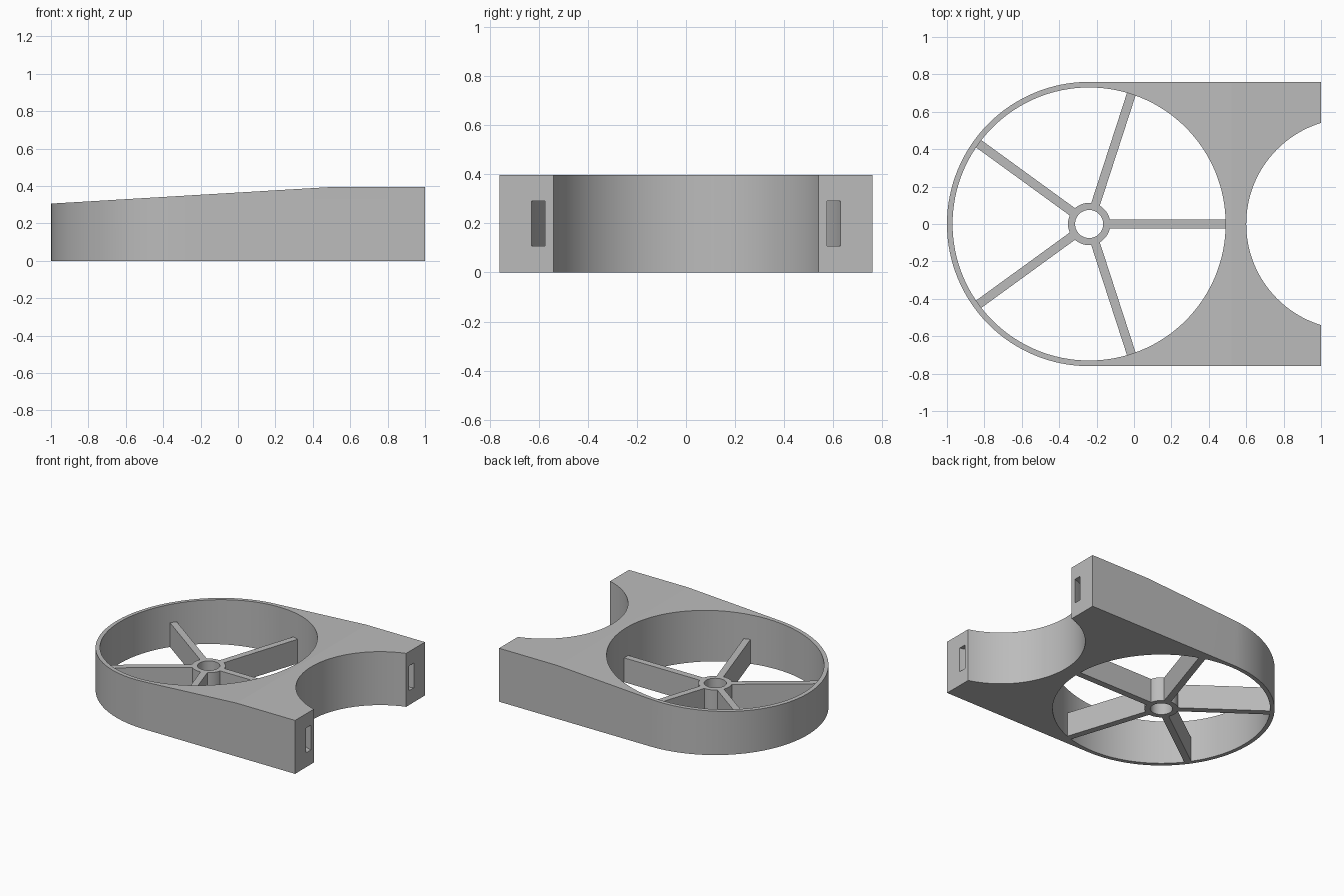
import bpy, bmesh
from math import sin, cos, pi, tau, radians
from mathutils import Matrix

cube = bpy.data.objects.get("Cube")
if cube:
    bpy.data.objects.remove(cube, do_unlink=True)

HUB_X = -0.24                 # centre of the large round opening
OUTER_R, HOLE_R = 0.76, 0.73
CLAMP_X, CLAMP_R = 1.165, 0.565   # centre of the curved cradle
LOW, HIGH, BREAK_X = 0.306, 0.396, 0.52
SPOKE_TOP, SEGS = 0.18, 128

grey = bpy.data.materials.new("plain grey")
grey.use_nodes = True
grey.diffuse_color = (0.5, 0.5, 0.5, 1)
grey.node_tree.nodes["Principled BSDF"].inputs["Base Color"].default_value = (0.5, 0.5, 0.5, 1)


def finish(name, bm):
    bmesh.ops.recalc_face_normals(bm, faces=bm.faces)
    mesh = bpy.data.meshes.new(name)
    bm.to_mesh(mesh)
    bm.free()
    mesh.materials.append(grey)
    ob = bpy.data.objects.new(name, mesh)
    bpy.context.collection.objects.link(ob)
    return ob


def prism(name, points, direction):
    """Extrude a closed outline along a direction."""
    bm = bmesh.new()
    face = bm.faces.new([bm.verts.new(p) for p in points])
    ext = bmesh.ops.extrude_face_region(bm, geom=[face])
    moved = [v for v in ext["geom"] if isinstance(v, bmesh.types.BMVert)]
    bmesh.ops.translate(bm, verts=moved, vec=direction)
    return finish(name, bm)


def circle(x, r, z):
    return [(x + r * cos(tau * i / SEGS), r * sin(tau * i / SEGS), z) for i in range(SEGS)]


def ring(name, x, r_in, r_out, z0, z1):
    """Rectangular section turned around a vertical axis."""
    bm = bmesh.new()
    loops = [[bm.verts.new(p) for p in circle(x, r, z)]
             for r, z in ((r_in, z0), (r_out, z0), (r_out, z1), (r_in, z1))]
    for k in range(4):
        a, b = loops[k], loops[(k + 1) % 4]
        for i in range(SEGS):
            j = (i + 1) % SEGS
            bm.faces.new((a[i], a[j], b[j], b[i]))
    return finish(name, bm)


def cut(target, cutter):
    mod = target.modifiers.new("cut", 'BOOLEAN')
    mod.operation, mod.solver, mod.object = 'DIFFERENCE', 'EXACT', cutter
    bpy.context.view_layer.objects.active = target
    bpy.ops.object.modifier_apply(modifier=mod.name)
    bpy.data.objects.remove(cutter, do_unlink=True)


def smooth(ob):
    bpy.ops.object.select_all(action='DESELECT')
    ob.select_set(True)
    bpy.context.view_layer.objects.active = ob
    bpy.ops.object.shade_smooth_by_angle(angle=radians(3.1))


# Housing: half round at one end, square at the other
half = SEGS // 2
outline = [(1, -OUTER_R, 0), (1, OUTER_R, 0)]
for i in range(half + 1):
    a = pi / 2 + pi * i / half
    outline.append((HUB_X + OUTER_R * cos(a), OUTER_R * sin(a), 0))
body = prism("housing", outline, (0, 0, HIGH))

# Round opening, cradle and the curved strap channel behind the cradle
cut(body, prism("opening_cutter", circle(HUB_X, HOLE_R, -0.1), (0, 0, 1)))
cut(body, prism("cradle_cutter", circle(CLAMP_X, CLAMP_R, -0.1), (0, 0, 1)))
cut(body, ring("strap_cutter", CLAMP_X, 0.598, 0.651, 0.107, 0.29))

# Sloped top towards the rounded end
slope = (HIGH - LOW) / (BREAK_X + 1)
wedge = [(BREAK_X, -1, HIGH), (-1.2, -1, LOW - 0.2 * slope),
         (-1.2, -1, 0.6), (BREAK_X, -1, 0.6)]
cut(body, prism("slope_cutter", wedge, (0, 2, 0)))
smooth(body)

# Hub ring
smooth(ring("hub", HUB_X, 0.075, 0.113, 0, SPOKE_TOP))

# Five spokes
for n in range(5):
    bm = bmesh.new()
    r0, r1 = 0.1, 0.738
    bmesh.ops.create_cube(bm, size=1)
    bmesh.ops.scale(bm, verts=bm.verts, vec=(r1 - r0, 0.048, SPOKE_TOP))
    bmesh.ops.translate(bm, verts=bm.verts, vec=((r0 + r1) / 2, 0, SPOKE_TOP / 2))
    bm.transform(Matrix.Translation((HUB_X, 0, 0)) @ Matrix.Rotation(tau * n / 5, 4, 'Z'))
    finish(f"spoke_{n + 1}", bm)
